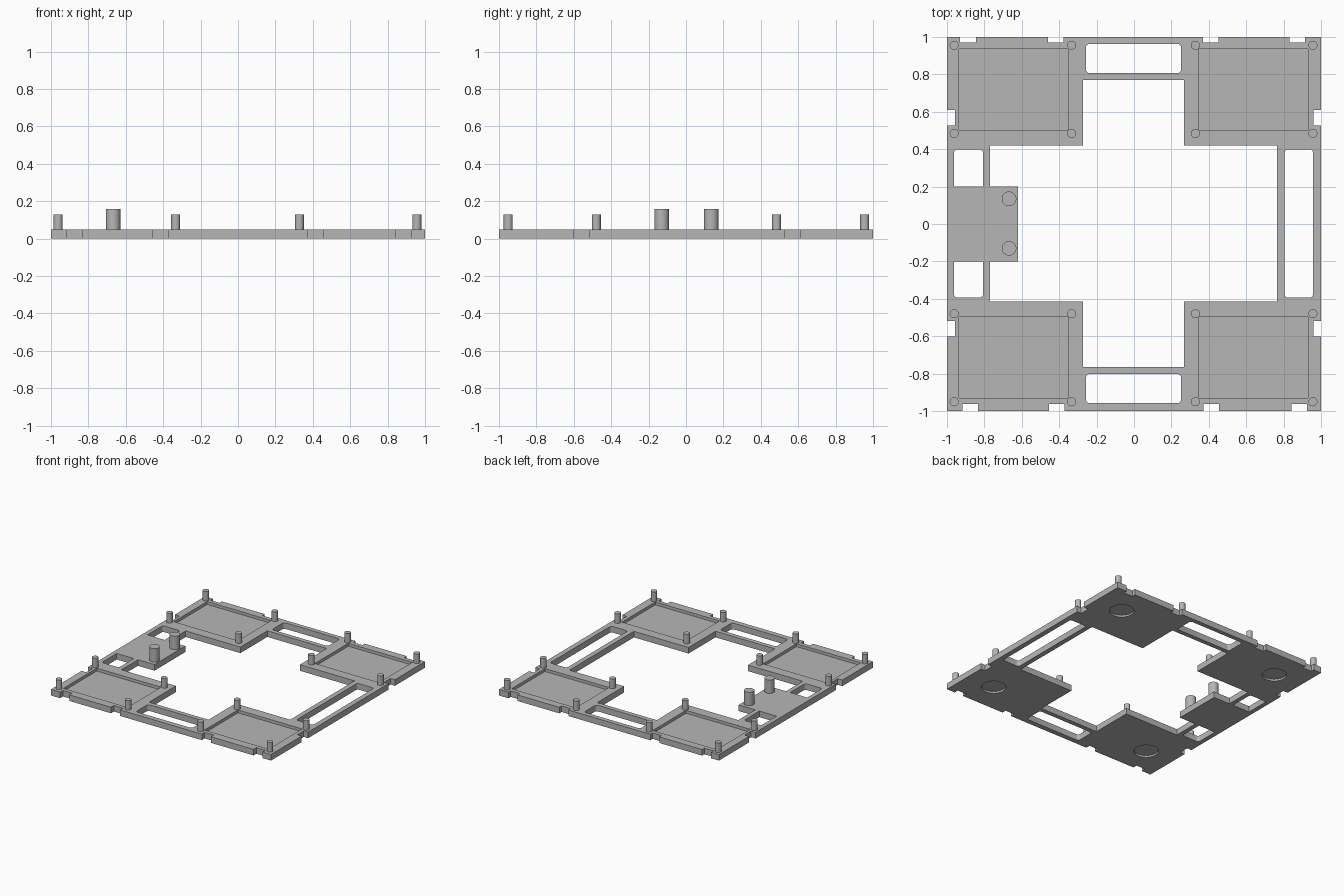
import bpy, bmesh, math

if "Cube" in bpy.data.objects:
    bpy.data.objects.remove(bpy.data.objects["Cube"])

THICK = 0.05
OX, OY = -0.0025, 0.0025        # small offset of the inner features

grey = bpy.data.materials.new("plain grey")
grey.diffuse_color = (0.47, 0.47, 0.47, 1)
grey.use_nodes = True
grey.node_tree.nodes["Principled BSDF"].inputs["Base Color"].default_value = grey.diffuse_color


def mesh_object(name, bm):
    me = bpy.data.meshes.new(name)
    bm.to_mesh(me)
    bm.free()
    me.materials.append(grey)
    ob = bpy.data.objects.new(name, me)
    bpy.context.collection.objects.link(ob)
    return ob


def select(ob):
    bpy.ops.object.select_all(action='DESELECT')
    ob.select_set(True)
    bpy.context.view_layer.objects.active = ob


def cylinder(name, x, y, z0, z1, r, sides=32):
    bm = bmesh.new()
    bmesh.ops.create_cone(bm, cap_ends=True, segments=sides, radius1=r, radius2=r, depth=z1 - z0)
    bmesh.ops.translate(bm, verts=bm.verts, vec=(x, y, (z0 + z1) / 2))
    ob = mesh_object(name, bm)
    select(ob)
    bpy.ops.object.shade_smooth_by_angle(angle=math.radians(35))
    return ob


def box(name, x0, x1, y0, y1, z0, z1):
    bm = bmesh.new()
    bmesh.ops.create_cube(bm, size=1)
    bmesh.ops.scale(bm, verts=bm.verts, vec=(x1 - x0, y1 - y0, z1 - z0))
    bmesh.ops.translate(bm, verts=bm.verts, vec=((x0 + x1) / 2, (y0 + y1) / 2, (z0 + z1) / 2))
    return mesh_object(name, bm)


def cut(target, cutter):
    mod = target.modifiers.new("cut", 'BOOLEAN')
    mod.operation, mod.solver, mod.object = 'DIFFERENCE', 'EXACT', cutter
    select(target)
    bpy.ops.object.modifier_apply(modifier=mod.name)
    bpy.data.objects.remove(cutter)


def window(x0, x1, y0, y1, r_low=0.02, r_high=0.02):
    """Rectangle loop; the lower and upper corners can be rounded."""
    pts = []
    corners = ((x1, y1, -1, -1, r_high, 0), (x0, y1, 1, -1, r_high, 90),
               (x0, y0, 1, 1, r_low, 180), (x1, y0, -1, 1, r_low, 270))
    for x, y, sx, sy, r, start in corners:
        if r == 0:
            pts.append((x, y))
            continue
        for k in range(5):
            a = math.radians(start + 22.5 * k)
            pts.append((x + sx * r + r * math.cos(a), y + sy * r + r * math.sin(a)))
    return pts


def notched(positions, depth, place):
    """Points along one outer edge, with a square notch at each position."""
    h = 0.0415
    pts = [place(-1, 0)]
    for p in positions:
        pts += [place(p - h, 0), place(p - h, depth), place(p + h, depth), place(p + h, 0)]
    return pts


# outer outline, anticlockwise from the front left corner
outer = notched((-0.875, -0.4125, 0.4125, 0.8825), 0.037, lambda t, d: (t, -1 + d))
outer += notched((-0.56, 0.567), 0.04, lambda t, d: (1 - d, t))
outer += notched((-0.8725, -0.41, 0.4175, 0.8875), 0.03, lambda t, d: (-t, 1 - d))
outer += notched((-0.567, 0.56), 0.042, lambda t, d: (-1 + d, -t))

# cross-shaped opening with the tab at the left
a, b, c = 0.27, 0.767, 0.418
opening = [(-a, -b), (a, -b), (a, -c), (b, -c), (b, c), (a, c), (a, b), (-a, b), (-a, c),
           (-b, c), (-b, 0.2), (-0.617, 0.2), (-0.617, -0.2), (-b, -0.2), (-b, -c), (-a, -c)]
opening = [(x + OX, y + OY if abs(y) != 0.2 else y) for x, y in opening]

# windows in the four connecting strips
windows = [window(-0.257, 0.252, 0.807, 0.963), window(-0.257, 0.252, -0.958, -0.802),
           window(0.805, 0.958, -0.394, 0.399),
           window(-0.963, -0.807, 0.2, 0.399, r_low=0),
           window(-0.963, -0.807, -0.394, -0.2, r_high=0)]

# base plate
curve = bpy.data.curves.new("base_plate", 'CURVE')
curve.dimensions, curve.fill_mode, curve.extrude = '2D', 'BOTH', THICK / 2
for loop in [outer, opening] + windows:
    sp = curve.splines.new('POLY')
    sp.points.add(len(loop) - 1)
    for p, (x, y) in zip(sp.points, loop):
        p.co = (x, y, 0, 1)
    sp.use_cyclic_u = True
outline = bpy.data.objects.new("outline", curve)
bpy.context.collection.objects.link(outline)
bpy.context.view_layer.update()
bm = bmesh.new()
bm.from_mesh(outline.evaluated_get(bpy.context.evaluated_depsgraph_get()).to_mesh())
bpy.data.objects.remove(outline)
bmesh.ops.translate(bm, verts=bm.verts, vec=(0, 0, THICK / 2))
bmesh.ops.remove_doubles(bm, verts=bm.verts, dist=0.0001)
bmesh.ops.recalc_face_normals(bm, faces=bm.faces)
for f in bm.faces:
    f.smooth = False
    f.material_index = 0
plate = mesh_object("base_plate", bm)

# pads: top pocket, round recess below, and four small posts each
for sx in (-1, 1):
    for sy in (-1, 1):
        xs = sorted((sx * 0.35 + OX, sx * 0.933 + OX))
        ys = sorted((sy * 0.5 + OY, sy * 0.933 + OY))
        cut(plate, box("pocket_cutter", *xs, *ys, 0.026, 0.1))
        cut(plate, cylinder("recess_cutter", sx * 0.75, sy * 0.75, -0.05, 0.015, 0.092, 48))
        for px in (0.331, 0.959):
            for py in (0.482, 0.953):
                cylinder("small_post", sx * px + OX, sy * py + OY, THICK - 0.005, 0.128, 0.024)

select(plate)
bpy.ops.object.shade_smooth_by_angle(angle=math.radians(30))

# two large posts on the tab
for y in (-0.13, 0.135):
    cylinder("large_post", -0.668, y, THICK - 0.005, 0.16, 0.039, 40)
